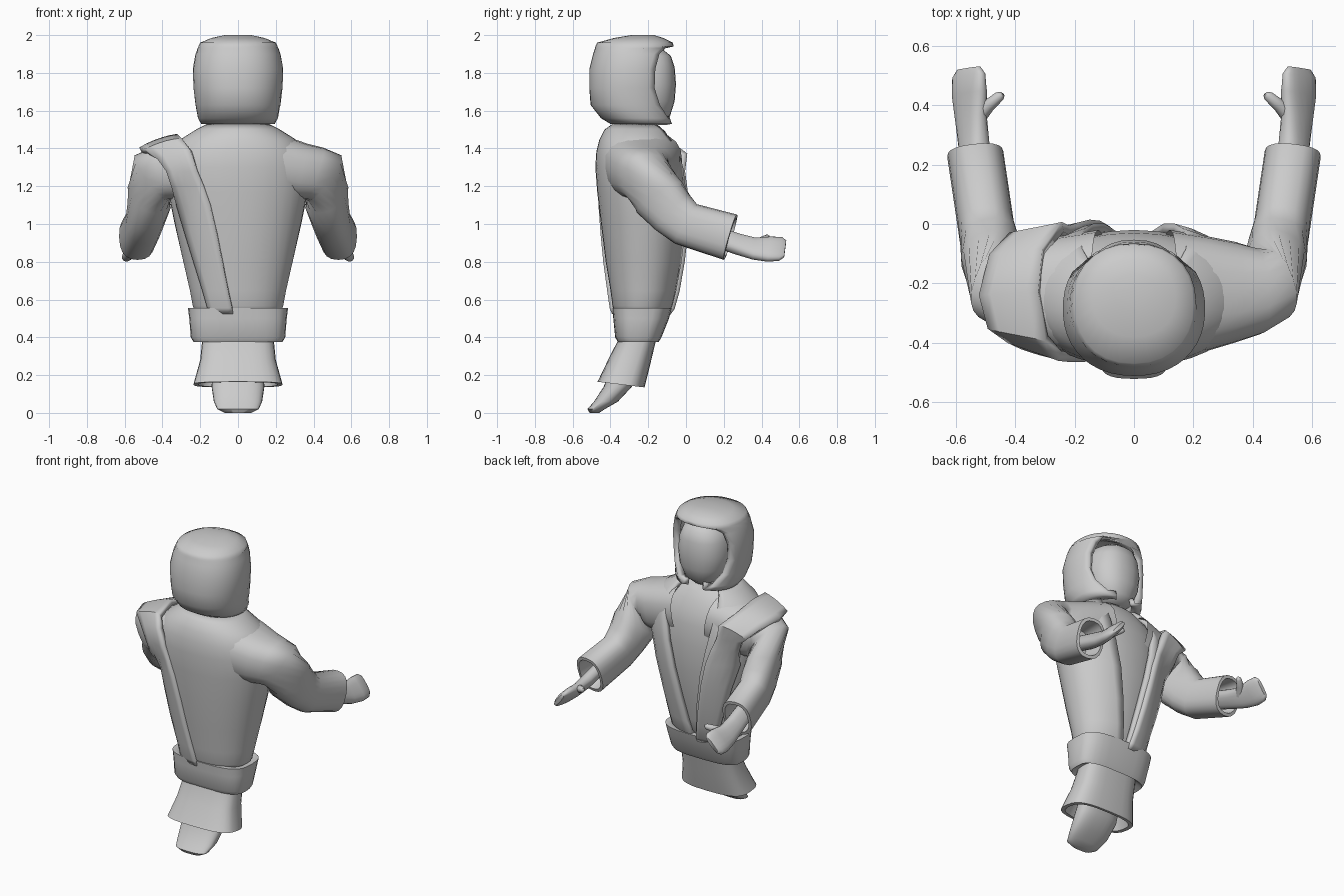
import bpy, bmesh
from math import sin, cos, pi
from mathutils import Vector
from mathutils.bvhtree import BVHTree

if "Cube" in bpy.data.objects:
    bpy.data.objects.remove(bpy.data.objects["Cube"])

surf = []  # surfaces the sash is laid onto


def skin(name, rows, closed=True, cap0=False, cap1=False, thick=0, offset=-1, mirror=False, keep=False, angle=0.7):
    """Skin a surface across rows of points."""
    n = len(rows[0])
    pts = [Vector(p) for r in rows for p in r]
    faces = []
    for i in range(len(rows) - 1):
        for j in range(n if closed else n - 1):
            k = (j + 1) % n
            faces.append((i * n + j, i * n + k, (i + 1) * n + k, (i + 1) * n + j))
    if keep:
        surf.append(BVHTree.FromPolygons(pts, faces))
    if cap0:
        faces.append(tuple(range(n))[::-1])
    if cap1:
        faces.append(tuple(range(len(pts) - n, len(pts))))
    bm = bmesh.new()
    vs = [bm.verts.new(p) for p in pts]
    for f in faces:
        bm.faces.new([vs[i] for i in f])
    bmesh.ops.remove_doubles(bm, verts=bm.verts, dist=0.0005)
    bmesh.ops.recalc_face_normals(bm, faces=bm.faces)
    me = bpy.data.meshes.new(name)
    bm.to_mesh(me)
    bm.free()
    ob = bpy.data.objects.new(name, me)
    bpy.context.collection.objects.link(ob)
    bpy.ops.object.select_all(action='DESELECT')
    bpy.context.view_layer.objects.active = ob
    ob.select_set(True)
    bpy.ops.object.shade_smooth_by_angle(angle=angle)
    if thick:
        m = ob.modifiers.new("thickness", 'SOLIDIFY')
        m.thickness, m.offset = thick, offset
    if mirror:
        m = ob.modifiers.new("mirror", 'MIRROR')
        m.use_axis = (True, False, False)
        m.use_mirror_merge = False
    return ob


def spow(v, e):
    return abs(v) ** e * (1 if v >= 0 else -1)


def level(z, a, yb, yf, p=2.3, n=28, gap=None, tilt=0):
    """Rounded horizontal section; gap leaves an opening round +y."""
    c, b, out = (yb + yf) / 2, (yf - yb) / 2, []
    for i in range(n):
        t = 2 * pi * i / n if gap is None else gap + (2 * pi - 2 * gap) * i / (n - 1)
        y = c + b * spow(cos(t), 2 / p)
        out.append((a * spow(sin(t), 2 / p), y, z + tilt * (y - c)))
    return out


def tube(c, d, ru, rv, p=2.5, n=20, roll=0):
    """Rounded section square to direction d, turned by roll."""
    c, d = Vector(c), Vector(d).normalized()
    u = d.cross(Vector((0, 0, 1))).normalized()
    v = u.cross(d)
    u, v = u * cos(roll) + v * sin(roll), v * cos(roll) - u * sin(roll)
    return [c + u * ru * spow(cos(2 * pi * i / n), 2 / p) + v * rv * spow(sin(2 * pi * i / n), 2 / p)
            for i in range(n)]


# Coat and the inner shirt showing in its V opening
body = [(.52, .20, -.355, -.12, .06), (.57, .225, -.375, -.085, .08), (.65, .24, -.385, -.065, .12),
        (.8, .275, -.41, -.035, .19), (1.0, .32, -.435, -.005, .28), (1.17, .355, -.455, .0, .36),
        (1.3, .365, -.465, -.01, .43), (1.38, .34, -.46, -.03, .5), (1.44, .29, -.445, -.06, .6),
        (1.49, .21, -.42, -.09, .75), (1.525, .14, -.37, -.13, .9)]
skin("coat", [level(z, a, b, f, 2.15, 33, g) for z, a, b, f, g in body], closed=False,
     thick=.03, offset=0, keep=True)
skin("shirt", [level(z, a - .02, b + .02, f - .02, 2.15) for z, a, b, f, g in body], cap0=True, cap1=True, keep=True)

# Sleeves with hollow cuffs
cuff_d = (.1, .95, -.28)
skin("sleeve", [tube((.12, -.235, 1.33), (1, 0, -.15), .215, .165),
                tube((.24, -.235, 1.30), (1, 0, -.2), .195, .162),
                tube((.34, -.23, 1.275), (1, 0, -.2), .17, .152),
                tube((.41, -.225, 1.265), (.93, .08, -.3), .148, .145),
                tube((.455, -.21, 1.245), (.75, .25, -.55), .125, .15),
                tube((.47, -.14, 1.14), (.25, .5, -.8), .105, .145),
                tube((.485, -.07, 1.06), (.15, .65, -.62), .1, .13),
                tube((.50, 0, 1.0), (.1, .8, -.45), .095, .12),
                tube((.535, .235, .93), cuff_d, .095, .125),
                tube((.535, .237, .93), cuff_d, .078, .105),
                tube((.515, .10, .96), cuff_d, .06, .08)], cap1=True, mirror=True, keep=True, angle=1.0)

# Flat palms turned up and inward, with thumbs
fwd, r = (.04, 1, -.1), -.87
skin("hand", [tube((.525, .11, .95), (.1, 1, -.3), .055, .04, roll=r),
              tube((.54, .27, .895), (.1, 1, -.3), .06, .04, roll=r),
              tube((.55, .36, .87), fwd, .068, .034, roll=r), tube((.555, .44, .867), fwd, .08, .032, roll=r),
              tube((.557, .50, .868), fwd, .078, .025, roll=r), tube((.557, .525, .868), fwd, .058, .012, roll=r)],
     cap0=True, cap1=True, mirror=True, angle=1.0)
td = (-.7, .7, .3)
skin("thumb", [tube((.535, .35, .88), td, .03, .03, 2, 10), tube((.49, .40, .91), td, .022, .022, 2, 10),
               tube((.452, .432, .928), td, .017, .017, 2, 10), tube((.443, .438, .932), td, .009, .009, 2, 10)],
     cap0=True, cap1=True, mirror=True, angle=1.0)


# Sash lying over one shoulder, draped on the coat front and back
def drape(z, left, right, side):
    row = []
    for i in range(6):
        x = left + (right - left) * i / 5
        start = Vector((x, .2 if side > 0 else -1, z))
        hits = [h[0].y for h in (s.ray_cast(start, Vector((0, -side, 0))) for s in surf) if h[0]]
        y = (max(hits) if side > 0 else min(hits)) if hits else -.23
        row.append((-x, y + side * .018, z))
    return row


edges = [(.53, .145, .025), (.56, .155, .03), (.65, .18, .05), (.8, .225, .08), (.95, .27, .11), (1.1, .315, .145),
         (1.2, .345, .18), (1.28, .375, .215)]
over = [((-.42, -.385, 1.34), (-.25, -.445, 1.39)), ((-.485, -.345, 1.385), (-.295, -.385, 1.44)),
        ((-.515, -.24, 1.39), (-.32, -.23, 1.46)), ((-.48, -.11, 1.37), (-.305, -.09, 1.425)),
        ((-.415, -.045, 1.31), (-.24, -.01, 1.37))]
rows = [drape(*e, -1) for e in edges]
for a, b in over:
    bow = Vector((0, 0, .01))
    rows.append([Vector(a).lerp(Vector(b), i / 5) + bow * (i * (5 - i) / 6) for i in range(6)])
rows += [drape(*e, 1) for e in reversed(edges)]
skin("sash", rows, closed=False, thick=.035, offset=0)

# Belt
skin("belt", [level(.40, .18, -.345, -.16, 3.2), level(.375, .235, -.36, -.145, 3.2),
              level(.40, .25, -.375, -.13, 3.2), level(.50, .258, -.385, -.09, 3.2),
              level(.555, .265, -.39, -.075, 3.2), level(.555, .235, -.36, -.11, 3.2),
              level(.52, .19, -.345, -.13, 3.2)], angle=1.0)

# Lower robe with a hollow hem, and the tapering tail inside it
skin("lower_robe", [level(.46, .18, -.345, -.14, 3), level(.38, .19, -.362, -.16, 3),
                    level(.28, .20, -.41, -.185, 3, tilt=-.05), level(.165, .232, -.462, -.215, 3, tilt=-.1),
                    level(.15, .236, -.47, -.22, 3, tilt=-.12), level(.15, .21, -.45, -.24, 3, tilt=-.12),
                    level(.24, .17, -.41, -.22, 3)], cap0=True, cap1=True)
skin("tail", [level(.27, .13, -.39, -.23, 2.6), level(.14, .14, -.435, -.285, 2.6),
              level(.06, .128, -.487, -.36, 2.6), level(.02, .11, -.522, -.43, 2.6),
              level(.0, .07, -.51, -.46, 2.6)], cap0=True, cap1=True, angle=1.0)

# Hood, open to +y, and the smooth face inside
hood = [(1.525, .12, -.36, -.09, .4), (1.53, .195, -.40, -.065, .35), (1.56, .212, -.45, -.062, .6),
        (1.63, .225, -.505, -.06, .9), (1.72, .236, -.512, -.06, 1.05), (1.82, .24, -.512, -.06, 1.03),
        (1.90, .225, -.492, -.06, .93), (1.93, .215, -.482, -.065, .7), (1.94, .21, -.48, -.065, 0),
        (1.96, .20, -.47, -.07, 0), (1.985, .14, -.38, -.12, 0), (2.0, .07, -.29, -.17, 0)]
skin("hood", [level(z, a, b, f, 2.2, 29, g) for z, a, b, f, g in hood], closed=False, cap1=True,
     thick=.045, angle=1.4)
skin("face", [level(1.53, .07, -.30, -.13), level(1.57, .12, -.36, -.085), level(1.65, .155, -.38, -.06),
              level(1.74, .165, -.38, -.053), level(1.83, .155, -.38, -.06), level(1.89, .13, -.36, -.08),
              level(1.93, .07, -.30, -.13)], cap0=True, cap1=True, angle=1.0)
